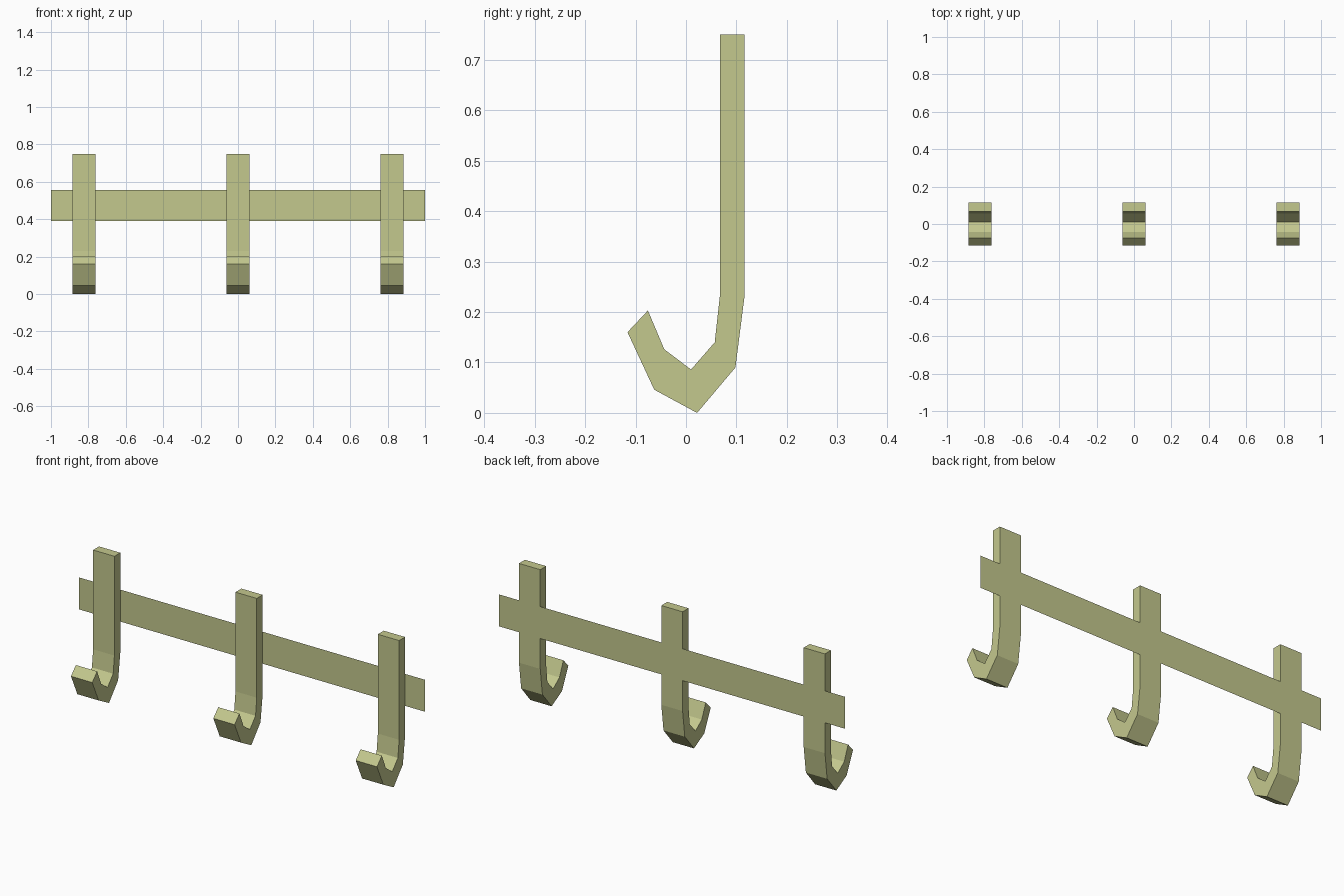
import bpy, bmesh

if "Cube" in bpy.data.objects:
    bpy.data.objects.remove(bpy.data.objects["Cube"])

mat = bpy.data.materials.new("olive_paint")
mat.diffuse_color = (0.55, 0.58, 0.27, 1)
mat.use_nodes = True
mat.node_tree.nodes["Principled BSDF"].inputs["Base Color"].default_value = mat.diffuse_color

BACK = 0.116
HALF_W = 0.0615

# J-shaped side outline (y, z): down the back, round the bend, up the inside
PROFILE = [(BACK, 0.75), (BACK, 0.231), (0.098, 0.09), (0.022, 0.0),
           (-0.063, 0.046), (-BACK, 0.16), (-0.0755, 0.203), (-0.043, 0.126),
           (0.01, 0.086), (0.057, 0.14), (0.067, 0.231), (0.067, 0.75)]


def add_object(name, bm):
    mesh = bpy.data.meshes.new(name)
    bm.to_mesh(mesh)
    bm.free()
    mesh.materials.append(mat)
    obj = bpy.data.objects.new(name, mesh)
    bpy.context.collection.objects.link(obj)
    return obj


def add_hook(name, x):
    bm = bmesh.new()
    face = bm.faces.new([bm.verts.new((x - HALF_W, y, z)) for y, z in PROFILE])
    ext = bmesh.ops.extrude_face_region(bm, geom=[face], use_keep_orig=True)
    moved = [v for v in ext["geom"] if isinstance(v, bmesh.types.BMVert)]
    bmesh.ops.translate(bm, verts=moved, vec=(2 * HALF_W, 0, 0))
    bmesh.ops.recalc_face_normals(bm, faces=bm.faces)
    return add_object(name, bm)


# Three hooks
for side, x in (("left", -0.8235), ("middle", 0.0), ("right", 0.8235)):
    add_hook(f"hook_{side}", x)

# Thin wall strip, a single sheet flush with the backs of the hooks
bm = bmesh.new()
bm.faces.new([bm.verts.new((x, BACK, z)) for x, z in
              ((-1, 0.39), (1, 0.39), (1, 0.557), (-1, 0.557))])
add_object("wall_strip", bm)
